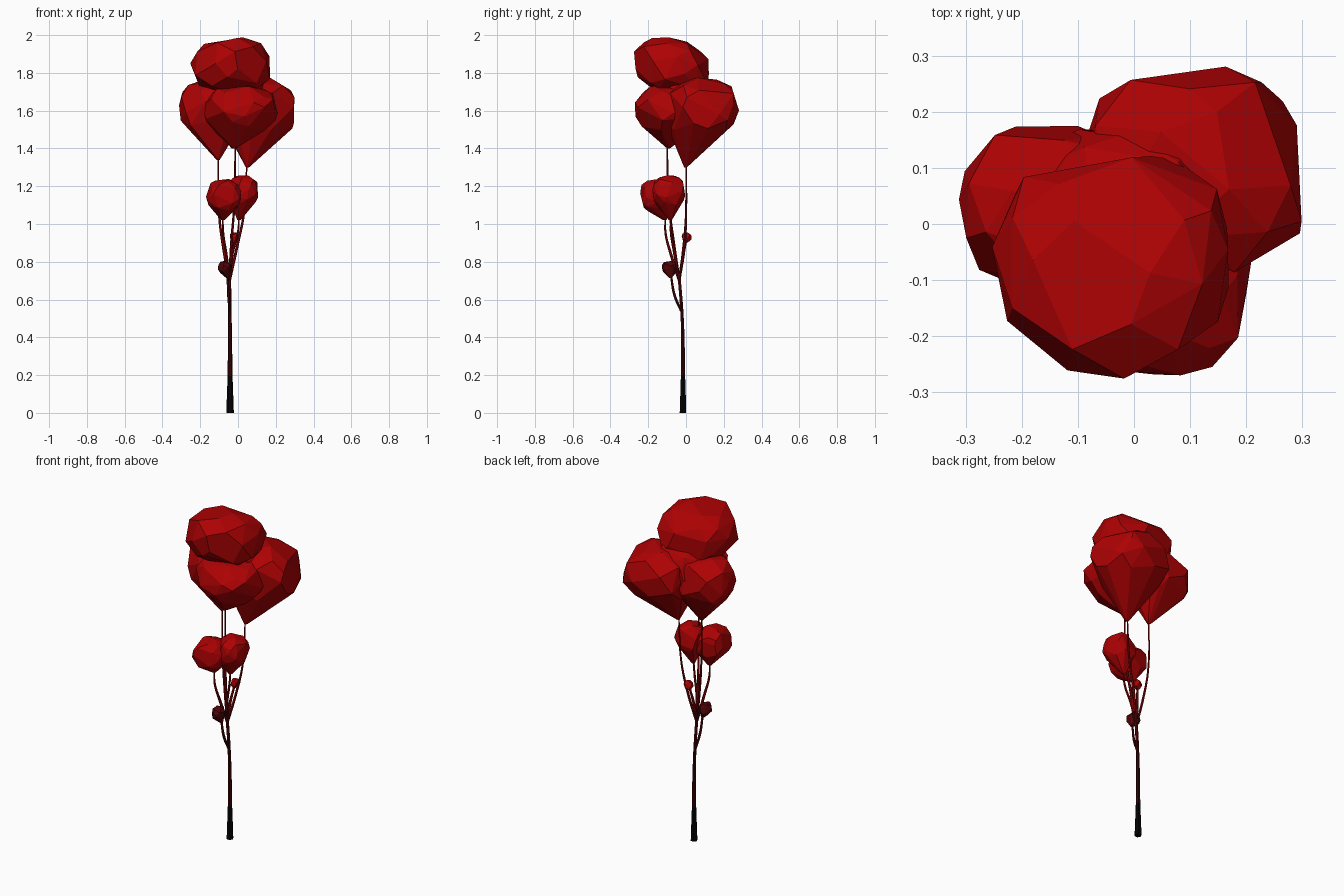
import bpy, bmesh, math, random
from mathutils import Vector

cube = bpy.data.objects.get("Cube")
if cube:
    bpy.data.objects.remove(cube, do_unlink=True)


def material(name, rgb):
    m = bpy.data.materials.new(name)
    m.use_nodes = True
    m.diffuse_color = (*rgb, 1)
    m.node_tree.nodes["Principled BSDF"].inputs["Base Color"].default_value = (*rgb, 1)
    return m


RED = material("bright red", (0.42, 0.0005, 0.001))
BRANCH = material("branch red", (0.22, 0.001, 0.001))
DEEP = material("deep red", (0.085, 0.001, 0.002))
DARK = material("dark red bark", (0.035, 0.001, 0.001))
BLACK = material("black bark", (0.001, 0.001, 0.001))
BARK = ((0.22, BLACK), (0.6, DARK), (0.78, DEEP), (9, BRANCH))


def boxier(v, p=0.8):
    return math.copysign(abs(v) ** p, v)


def blob(name, centre, radii, tip=None, count=38, seed=1, mat=RED, slope=0.0):
    """Faceted lump: hull of jittered points on an ellipsoid, drawn to a tip."""
    rng = random.Random(seed)
    bm = bmesh.new()
    for i in range(count):
        z = 1 - 2 * (i + 0.5) / count
        a = i * 2.39996 + rng.uniform(-0.4, 0.4)
        r = math.sqrt(1 - z * z)
        d = Vector((r * math.cos(a), r * math.sin(a), z)) * rng.uniform(0.92, 1.03)
        p = Vector([c + s * boxier(v) for c, s, v in zip(centre, radii, d)])
        p.z -= slope * (p.y - centre[1])
        bm.verts.new(p)
    if tip:
        for a in (0.5, 2.6, 4.7):
            bm.verts.new(Vector(tip) + Vector((math.cos(a), math.sin(a), 0)) * 0.01)
    hull = bmesh.ops.convex_hull(bm, input=bm.verts)
    loose = {g for g in hull["geom_interior"] + hull["geom_unused"]
             if isinstance(g, bmesh.types.BMVert)}
    bmesh.ops.delete(bm, geom=list(loose), context="VERTS")
    bmesh.ops.dissolve_limit(bm, angle_limit=0.14, verts=bm.verts, edges=bm.edges)
    bmesh.ops.recalc_face_normals(bm, faces=bm.faces)
    mesh = bpy.data.meshes.new(name)
    bm.to_mesh(mesh)
    bm.free()
    mesh.materials.append(mat)
    ob = bpy.data.objects.new(name, mesh)
    bpy.context.collection.objects.link(ob)


def stem(name, points, radii):
    """Tapered tube through the points, coloured by height."""
    cu = bpy.data.curves.new(name, "CURVE")
    cu.dimensions = "3D"
    cu.bevel_depth = 1.0
    cu.bevel_resolution = 1
    cu.resolution_u = 5
    cu.use_fill_caps = True
    sp = cu.splines.new("BEZIER")
    sp.bezier_points.add(len(points) - 1)
    for bp, p, r in zip(sp.bezier_points, points, radii):
        bp.co, bp.radius = p, r
        bp.handle_left_type = bp.handle_right_type = "AUTO"
    ob = bpy.data.objects.new(name, cu)
    bpy.context.collection.objects.link(ob)
    bpy.ops.object.select_all(action="DESELECT")
    ob.select_set(True)
    bpy.context.view_layer.objects.active = ob
    bpy.ops.object.convert(target="MESH")
    mesh = bpy.context.view_layer.objects.active.data
    mesh.materials.clear()
    for _, m in BARK:
        mesh.materials.append(m)
    for f in mesh.polygons:
        f.material_index = sum(f.center.z > top for top, _ in BARK)
        f.use_smooth = False


# Large crown lumps, grown into one another around a core
blob("crown_top", (-0.035, -0.07, 1.835), (0.215, 0.205, 0.155), seed=3, slope=0.18)
blob("crown_front", (0.015, -0.08, 1.61), (0.205, 0.195, 0.13), (-0.02, -0.09, 1.40), seed=5)
blob("crown_core", (-0.01, 0.03, 1.65), (0.20, 0.15, 0.15), (-0.025, -0.02, 1.40), seed=6)
blob("crown_left", (0.105, 0.08, 1.61), (0.21, 0.20, 0.165), (0.05, 0, 1.30), seed=8)
blob("crown_right", (-0.14, 0.025, 1.61), (0.18, 0.155, 0.155), (-0.105, 0, 1.34), seed=11)

# Middle lumps and little buds
blob("middle_left", (0.028, -0.09, 1.17), (0.083, 0.093, 0.09), (0.005, -0.08, 1.02), 34, 14)
blob("middle_right", (-0.078, -0.145, 1.15), (0.095, 0.105, 0.09), (-0.08, -0.11, 1.02), 34, 17)
blob("lower_bud", (-0.07, -0.085, 0.77), (0.037, 0.045, 0.036), (-0.055, -0.08, 0.715), 20, 20, DEEP)
blob("upper_bud", (-0.02, 0.003, 0.93), (0.027, 0.028, 0.027), (-0.024, 0, 0.90), 18, 23)

# Trunk
stem("trunk",
     [(-0.042, -0.016, 0), (-0.042, -0.016, 0.2), (-0.043, -0.02, 0.5), (-0.046, -0.038, 0.74)],
     [0.02, 0.013, 0.0095, 0.009])

# Thin branches from the trunk to each lump
FORK = (-0.045, -0.036, 0.70)
branches = {
    "crown_left_branch": [FORK, (-0.005, -0.008, 0.88), (0.032, 0, 1.06), (0.047, 0, 1.32)],
    "crown_right_branch": [FORK, (-0.075, -0.015, 0.86), (-0.1, 0, 1.05), (-0.105, 0, 1.36)],
    "crown_top_branch": [FORK, (-0.035, -0.065, 0.9), (-0.02, -0.09, 1.1), (-0.015, -0.1, 1.45)],
    "middle_left_branch": [FORK, (-0.03, -0.06, 0.84), (0, -0.08, 0.96), (0.005, -0.08, 1.04)],
    "middle_right_branch": [FORK, (-0.062, -0.08, 0.84), (-0.078, -0.108, 0.95), (-0.08, -0.11, 1.04)],
    "upper_bud_branch": [FORK, (-0.038, -0.018, 0.82), (-0.024, 0, 0.91)],
    "lower_bud_branch": [(-0.043, -0.025, 0.54), (-0.05, -0.06, 0.62), (-0.055, -0.08, 0.73)],
}
for name, pts in branches.items():
    stem(name, pts, [0.0075, 0.0075, 0.006, 0.0035])
